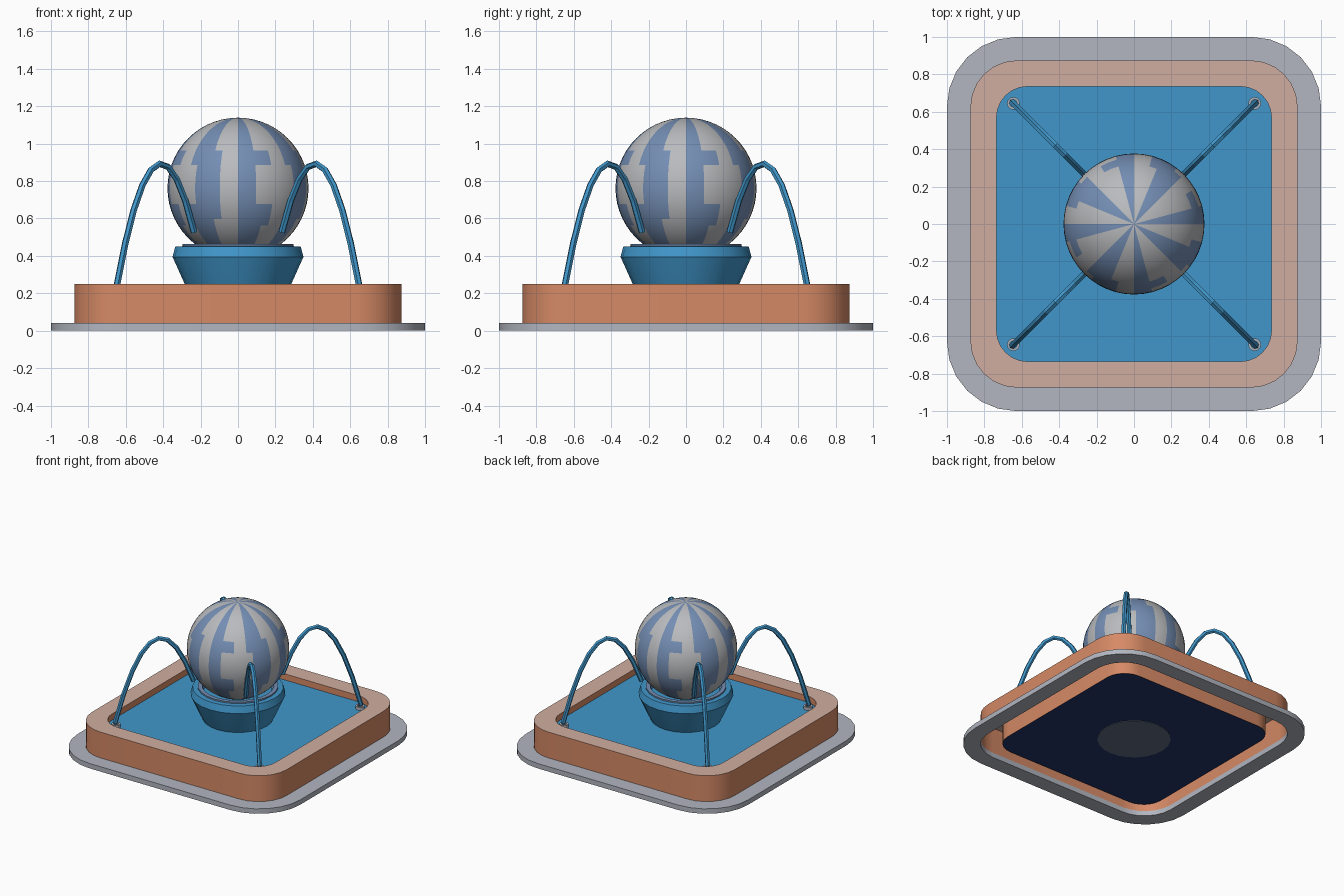
import bpy, bmesh, math

if "Cube" in bpy.data.objects:
    bpy.data.objects.remove(bpy.data.objects["Cube"])


def srgb(r, g, b):
    f = lambda c: c / 12.92 if c <= 0.04045 else ((c + 0.055) / 1.055) ** 2.4
    return [f(c / 255) for c in (r, g, b)] + [1.0]


def mat(name, *rgb):
    m = bpy.data.materials.new(name)
    m.diffuse_color = srgb(*rgb)
    m.use_nodes = True
    m.node_tree.nodes["Principled BSDF"].inputs["Base Color"].default_value = m.diffuse_color
    return m


PAVING = mat("paving_grey", 178, 182, 192)
BRICK = mat("terracotta", 214, 138, 102)
CAP = mat("pale_terracotta", 208, 174, 160)
WATER = mat("water_blue", 64, 150, 202)
NAVY = mat("deep_navy", 34, 52, 108)
SLATE = mat("slate", 95, 110, 132)
STONE = mat("ball_grey", 186, 187, 190)
SEA = mat("ball_blue", 116, 142, 180)


def finish(bm, name, mats, smooth=True):
    bmesh.ops.recalc_face_normals(bm, faces=bm.faces)
    me = bpy.data.meshes.new(name)
    bm.to_mesh(me)
    bm.free()
    for m in mats:
        me.materials.append(m)
    ob = bpy.data.objects.new(name, me)
    bpy.context.collection.objects.link(ob)
    if smooth:
        bpy.ops.object.select_all(action='DESELECT')
        ob.select_set(True)
        bpy.context.view_layer.objects.active = ob
        bpy.ops.object.shade_smooth_by_angle(angle=math.radians(30))
    return ob


def rounded_square(s, r, z, n=6):
    pts = []
    for q in range(4):
        cx = (s - r) * (1 if q in (0, 3) else -1)
        cy = (s - r) * (1 if q < 2 else -1)
        for i in range(n + 1):
            a = math.pi / 2 * (q + i / n)
            pts.append((cx + r * math.cos(a), cy + r * math.sin(a), z))
    return pts


def circle(r, z, n=24, x=0, y=0):
    return [(x + r * math.cos(2 * math.pi * i / n),
             y + r * math.sin(2 * math.pi * i / n), z) for i in range(n)]


def skin(bm, loops, closed=False, mats=None, cap_start=False, cap_end=False):
    """Bridge successive point loops into bands of quads."""
    rows = [[bm.verts.new(p) for p in lp] for lp in loops]
    n = len(rows[0])
    for k in range(len(rows) - (0 if closed else 1)):
        a, b = rows[k], rows[(k + 1) % len(rows)]
        for i in range(n):
            f = bm.faces.new((a[i], a[(i + 1) % n], b[(i + 1) % n], b[i]))
            f.material_index = mats[k] if mats else 0
    if cap_start:
        bm.faces.new(rows[0])
    if cap_end:
        bm.faces.new(rows[-1])


# Paving ring around the pool
bm = bmesh.new()
skin(bm, [rounded_square(1, .37, 0), rounded_square(1, .37, .04),
          rounded_square(.874, .25, .04), rounded_square(.874, .25, 0)], closed=True)
finish(bm, "paving_ring", [PAVING])

# Pool wall, hollow underneath, with a paler top
bm = bmesh.new()
skin(bm, [rounded_square(.735, .165, 0), rounded_square(.735, .165, .25),
          rounded_square(.875, .25, .25), rounded_square(.875, .25, .002)],
     mats=[0, 1, 0])
finish(bm, "pool_wall", [BRICK, CAP])

# Water surface and pool floor
for name, z, m in (("pool_water", .2, WATER), ("pool_floor", .004, NAVY)):
    bm = bmesh.new()
    bm.faces.new([bm.verts.new(p) for p in rounded_square(.735, .165, z)])
    ob = finish(bm, name, [m], False)
    if name == "pool_floor":
        ob.data.flip_normals()

# Foot of the bowl below the water
bm = bmesh.new()
skin(bm, [circle(.27, 0), circle(.262, .2)], cap_start=True)
finish(bm, "bowl_foot", [SLATE])

# Bowl
bm = bmesh.new()
skin(bm, [circle(r, z) for r, z in
          ((.255, .19), (.285, .25), (.35, .395), (.335, .45), (.29, .452), (.25, .42))],
     cap_start=True, cap_end=True)
finish(bm, "bowl", [WATER])

# Lip ring seating the ball
bm = bmesh.new()
skin(bm, [circle(r, z) for r, z in
          ((.297, .44), (.297, .463), (.265, .463), (.255, .43))], closed=True)
finish(bm, "bowl_lip", [SEA])

# Ball with interlocking blue and grey gores, repeating every quarter turn
R, CZ = .377, .762
bm = bmesh.new()
bmesh.ops.create_uvsphere(bm, u_segments=48, v_segments=28, radius=R)
bmesh.ops.translate(bm, verts=bm.verts, vec=(0, 0, CZ))
for f in bm.faces:
    c = f.calc_center_median()
    a = math.degrees(math.atan2(c.y, c.x)) % 90
    z = c.z
    e1 = 30 if .88 < z < .97 or .55 < z < .67 else 15 if z > .67 else 22.5
    e2 = 52.5 if .67 < z < .88 else 45
    e3 = 75 if .6 < z < .95 else 67.5
    f.material_index = 1 if a < e1 or e2 < a < e3 else 0
finish(bm, "stone_ball", [STONE, SEA])

# Four nozzles and arching water jets on the diagonals
NAMES = ("back_right", "back_left", "front_left", "front_right")
for q, tag in enumerate(NAMES):
    sx, sy = (1, -1, -1, 1)[q], (1, 1, -1, -1)[q]
    bm = bmesh.new()
    skin(bm, [circle(r, z, 12, sx * .645, sy * .645) for r, z in
              ((.034, .19), (.034, .225), (.02, .225), (.02, .19))], closed=True)
    finish(bm, tag + "_nozzle", [PAVING])

    bm = bmesh.new()
    loops = []
    N, k, x0, x1, apex = 9, 11.7, .65, .235, .412
    for i in range(N + 1):
        x = x0 + (x1 - x0) * i / N
        z = .893 - k * (x - apex) ** 2
        # frame: diagonal direction d, tangent from the parabola's slope
        slope = -2 * k * (x - apex) / math.sqrt(2)
        ln = math.hypot(1, slope)
        nd, nz = -slope / ln, 1 / ln
        loop = []
        for j in range(6):
            t = 2 * math.pi * j / 6
            u, v = .018 * math.cos(t), .018 * math.sin(t)
            h = u * nd / math.sqrt(2)
            w = v / math.sqrt(2)
            loop.append((sx * (x + h + w), sy * (x + h - w), z + u * nz))
        loops.append(loop)
    skin(bm, loops, cap_start=True, cap_end=True)
    finish(bm, tag + "_jet", [WATER], False)
